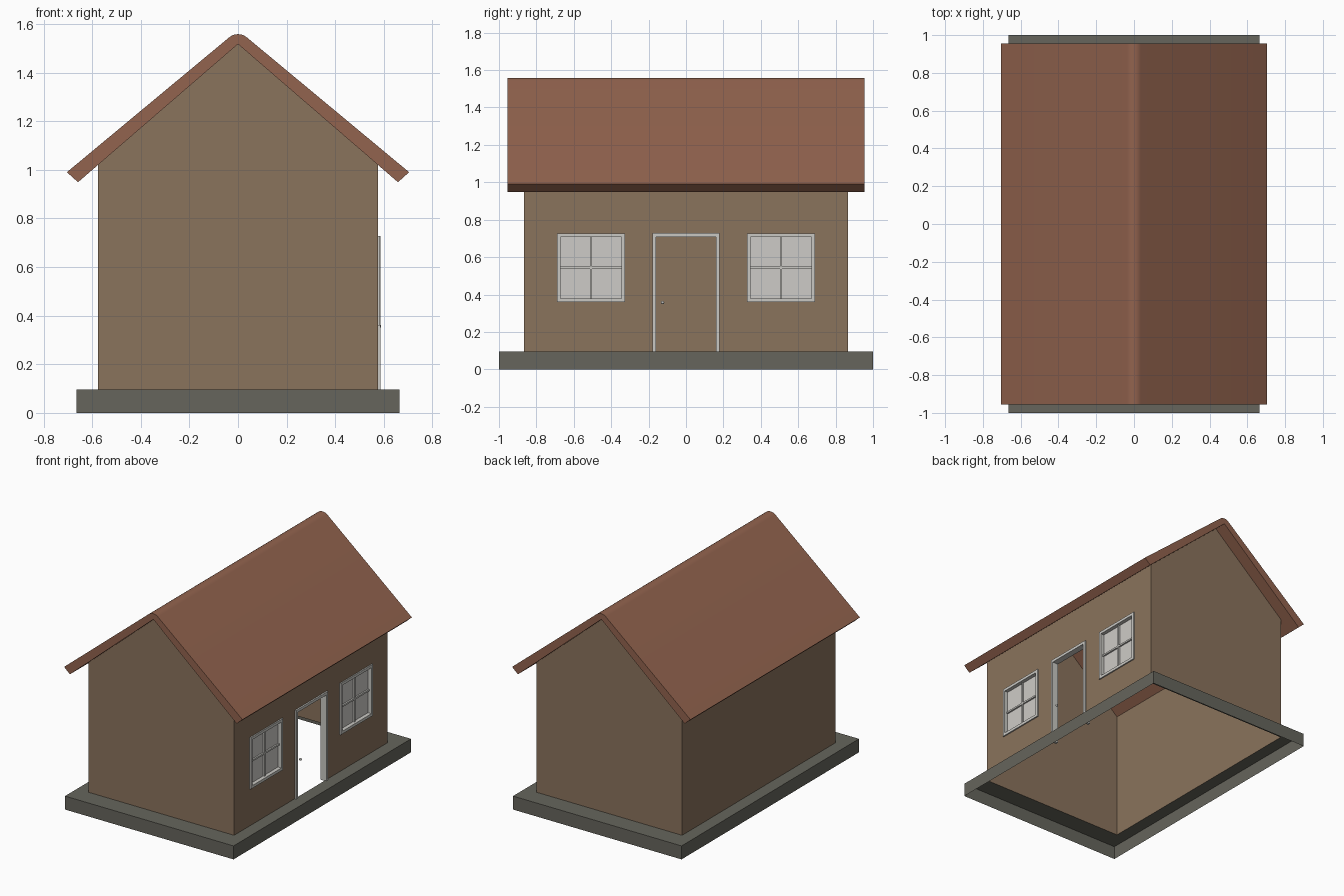
import bpy, bmesh, math

if "Cube" in bpy.data.objects:
    bpy.data.objects.remove(bpy.data.objects["Cube"])


def srgb(r, g, b):
    f = lambda c: (c / 255 / 12.92) if c <= 10 else ((c / 255 + 0.055) / 1.055) ** 2.4
    return (f(r), f(g), f(b), 1)


def material(name, rgb):
    m = bpy.data.materials.new(name)
    m.diffuse_color = srgb(*rgb)
    m.use_nodes = True
    m.node_tree.nodes["Principled BSDF"].inputs["Base Color"].default_value = m.diffuse_color
    return m


WALL = material("wall brown", (138, 115, 92))
ROOF = material("roof red brown", (146, 99, 78))
STONE = material("base grey", (102, 101, 92))
FRAME = material("frame light grey", (202, 201, 196))
GLASS = material("pane pale grey", (206, 203, 199))


def finish(bm, name, mat):
    bmesh.ops.remove_doubles(bm, verts=bm.verts, dist=1e-5)
    me = bpy.data.meshes.new(name)
    bm.to_mesh(me)
    bm.free()
    me.materials.append(mat)
    ob = bpy.data.objects.new(name, me)
    bpy.context.collection.objects.link(ob)
    return ob


def face(bm, pts):
    return bm.faces.new([bm.verts.new(p) for p in pts])


def add_box(bm, x0, x1, y0, y1, z0, z1):
    vs = bmesh.ops.create_cube(bm, size=1)["verts"]
    for v in vs:
        v.co = ((x0 + x1) / 2 + v.co.x * (x1 - x0),
                (y0 + y1) / 2 + v.co.y * (y1 - y0),
                (z0 + z1) / 2 + v.co.z * (z1 - z0))


W, L = 0.575, 0.865          # wall half sizes
FLOOR, EAVE, APEX = 0.096, 1.021, 1.517
DOOR_Y, DOOR_Z = 0.17, 0.718
WIN_IN, WIN_OUT, WIN_Z0, WIN_Z1 = 0.325, 0.69, 0.36, 0.727

# base: open-bottomed shell, its top is a ring around the walls
bm = bmesh.new()
outer = [(0.665, -1), (0.665, 1), (-0.665, 1), (-0.665, -1)]
inner = [(W, -L), (W, L), (-W, L), (-W, -L)]
for i in range(4):
    a, b = outer[i], outer[(i + 1) % 4]
    c, d = inner[(i + 1) % 4], inner[i]
    face(bm, [(*a, 0), (*b, 0), (*b, FLOOR), (*a, FLOOR)])
    face(bm, [(*a, FLOOR), (*b, FLOOR), (*c, FLOOR), (*d, FLOOR)])
finish(bm, "base", STONE)

# walls: thin skin, two gables, plain left side, right side with openings
bm = bmesh.new()
for s in (-1, 1):
    pts = [(-W, FLOOR), (W, FLOOR), (W, EAVE), (0, APEX), (-W, EAVE)]
    face(bm, [(x, s * L, z) for x, z in pts][::-s])
face(bm, [(-W, L, FLOOR), (-W, -L, FLOOR), (-W, -L, EAVE), (-W, L, EAVE)])
ys = [-L, -WIN_OUT + .01, -WIN_IN - .01, -DOOR_Y, DOOR_Y, WIN_IN + .01, WIN_OUT - .01, L]
zs = [FLOOR, WIN_Z0 + .01, DOOR_Z, EAVE]
for i in range(7):
    for j in range(3):
        if (i == 3 and j < 2) or (i in (1, 5) and j == 1):
            continue
        face(bm, [(W, ys[i], zs[j]), (W, ys[i + 1], zs[j]),
                  (W, ys[i + 1], zs[j + 1]), (W, ys[i], zs[j + 1])])
finish(bm, "walls", WALL)

# roof: one bent slab with a rounded ridge
half = [(0.658, 0.949), (0.704, 0.990), (0.036, 1.545), (0.025, 1.5525), (0.013, 1.5565)]
profile = half + [(0, 1.558)] + [(-x, z) for x, z in half[::-1]] + [(0, APEX)]
bm = bmesh.new()
n = len(profile)
R = 0.955
for i in range(n):
    a, b = profile[i], profile[(i + 1) % n]
    face(bm, [(a[0], -R, a[1]), (a[0], R, a[1]), (b[0], R, b[1]), (b[0], -R, b[1])])
for y in (-R, R):                       # each end as two halves
    for s in (-1, 1):
        face(bm, [(s * x, y, z) for x, z in half + [(0, 1.558), (0, APEX)]])
bmesh.ops.remove_doubles(bm, verts=bm.verts, dist=1e-5)
bmesh.ops.recalc_face_normals(bm, faces=bm.faces)
roof = finish(bm, "roof", ROOF)
bpy.context.view_layer.objects.active = roof
roof.select_set(True)
bpy.ops.object.shade_smooth_by_angle(angle=math.radians(30))

# door frame: two jambs and a head around the open doorway
bm = bmesh.new()
for s in (-1, 1):
    y0, y1 = sorted((s * 0.16, s * 0.18))
    add_box(bm, 0.54, 0.586, y0, y1, 0.092, 0.728)
add_box(bm, 0.54, 0.586, -0.16, 0.16, 0.708, 0.728)
finish(bm, "door_frame", FRAME)

# door knob
bm = bmesh.new()
bmesh.ops.create_uvsphere(bm, u_segments=12, v_segments=8, radius=0.009)
for v in bm.verts:
    v.co = (v.co.x + 0.58, v.co.y - 0.125, v.co.z + 0.357)
finish(bm, "door_knob", FRAME)

# windows: rim, cross bars and recessed pane
for side, s in (("left", -1), ("right", 1)):
    y0, y1 = sorted((s * WIN_IN, s * WIN_OUT))
    ym, zm = (y0 + y1) / 2, (WIN_Z0 + WIN_Z1) / 2
    t = 0.02
    bm = bmesh.new()
    add_box(bm, 0.545, 0.584, y0, y0 + t, WIN_Z0, WIN_Z1)
    add_box(bm, 0.545, 0.584, y1 - t, y1, WIN_Z0, WIN_Z1)
    add_box(bm, 0.545, 0.584, y0 + t, y1 - t, WIN_Z0, WIN_Z0 + t)
    add_box(bm, 0.545, 0.584, y0 + t, y1 - t, WIN_Z1 - t, WIN_Z1)
    add_box(bm, 0.548, 0.568, ym - 0.006, ym + 0.006, WIN_Z0 + t, WIN_Z1 - t)
    for a, b in ((y0 + t, ym - 0.006), (ym + 0.006, y1 - t)):
        add_box(bm, 0.548, 0.568, a, b, zm - 0.006, zm + 0.006)
    finish(bm, side + "_window_frame", FRAME)
    bm = bmesh.new()
    add_box(bm, 0.552, 0.557, y0 + t / 2, y1 - t / 2, WIN_Z0 + t / 2, WIN_Z1 - t / 2)
    finish(bm, side + "_window_pane", GLASS)
